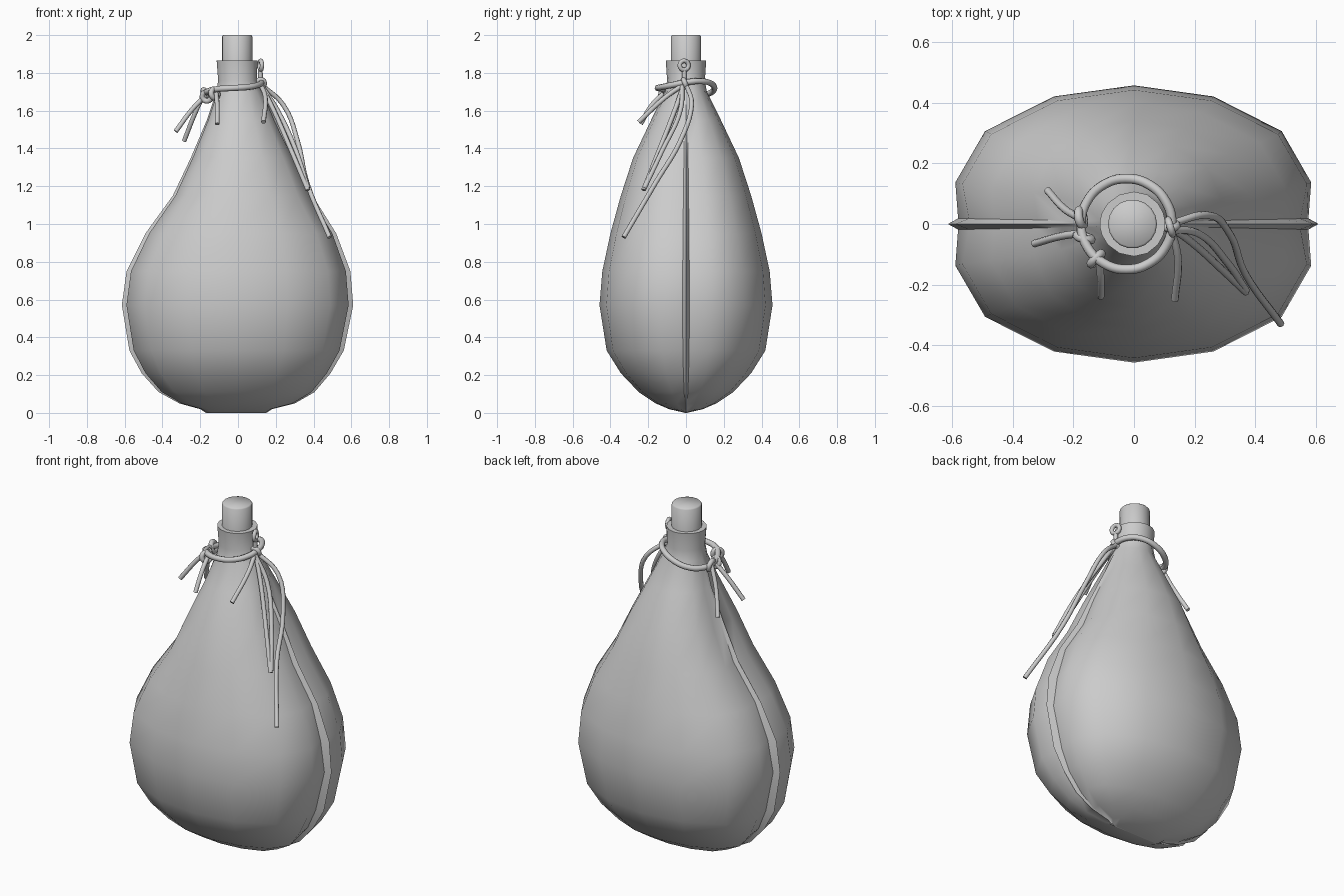
import bpy, bmesh, math
from mathutils import Vector

cube = bpy.data.objects.get("Cube")
if cube:
    bpy.data.objects.remove(cube, do_unlink=True)

grey = bpy.data.materials.new("plain grey")
grey.use_nodes = True
grey.diffuse_color = (0.6, 0.6, 0.6, 1)
grey.node_tree.nodes["Principled BSDF"].inputs["Base Color"].default_value = (0.6, 0.6, 0.6, 1)


def finish(obj, angle):
    """Give the object its colour and smooth shading with sharp edges."""
    obj.data.materials.clear()
    obj.data.materials.append(grey)
    bpy.ops.object.select_all(action='DESELECT')
    obj.select_set(True)
    bpy.context.view_layer.objects.active = obj
    bpy.ops.object.shade_smooth_by_angle(angle=math.radians(angle))


def loft(name, rings, angle):
    """Skin a stack of closed rings and cap both ends."""
    bm = bmesh.new()
    rows = [[bm.verts.new(p) for p in ring] for ring in rings]
    n = len(rows[0])
    for low, high in zip(rows, rows[1:]):
        for i in range(n):
            j = (i + 1) % n
            bm.faces.new((low[i], low[j], high[j], high[i]))
    bm.faces.new(rows[0][::-1])
    bm.faces.new(rows[-1])
    bmesh.ops.recalc_face_normals(bm, faces=bm.faces)
    mesh = bpy.data.meshes.new(name)
    bm.to_mesh(mesh)
    bm.free()
    obj = bpy.data.objects.new(name, mesh)
    bpy.context.collection.objects.link(obj)
    finish(obj, angle)


def circle(radius, z, n=18, x=-0.005):
    steps = [2 * math.pi * i / n for i in range(n)]
    return [(x + radius * math.cos(a), radius * math.sin(a), z) for a in steps]


def cord(name, points, radius, closed=False):
    """Round cord through the given points."""
    curve = bpy.data.curves.new(name, 'CURVE')
    curve.dimensions = '3D'
    curve.bevel_depth = radius
    curve.bevel_resolution = 2
    curve.resolution_u = 5
    curve.use_fill_caps = True
    spline = curve.splines.new('BEZIER')
    spline.bezier_points.add(len(points) - 1)
    for bez, p in zip(spline.bezier_points, points):
        bez.co = p
        bez.handle_left_type = bez.handle_right_type = 'AUTO'
    spline.use_cyclic_u = closed
    obj = bpy.data.objects.new(name, curve)
    bpy.context.collection.objects.link(obj)
    bpy.ops.object.select_all(action='DESELECT')
    obj.select_set(True)
    bpy.context.view_layer.objects.active = obj
    bpy.ops.object.convert(target='MESH')
    finish(bpy.context.view_layer.objects.active, 50)


# Bag: height, reach to -x, reach to +x, half depth
LEVELS = [
    (0, .17, .15, .004), (.02, .2, .18, .09), (.05, .31, .3, .16),
    (.11, .42, .405, .25), (.21, .51, .49, .345), (.33, .575, .56, .42),
    (.57, .615, .61, .458), (.75, .59, .595, .443), (.95, .49, .52, .4),
    (1.15, .345, .395, .345), (1.35, .25, .3, .28), (1.55, .165, .2, .185),
    (1.7, .115, .13, .11), (1.76, .105, .1, .1), (1.865, .113, .103, .107)]
# Quarter section from the seam tip, through the pinched valley, to the middle
QUARTER = [(1, 0), (.945, .04), (.96, .3), (.8, .67), (.43, .92), (0, 1)]
ANGLES = [0, 6, 20, 40, 65, 90]


def bag_ring(level, index):
    z, left, right, depth = level
    roundness = min(1, max(0, (z - 1.5) / .2))
    quarter = []
    for k, ((px, py), deg) in enumerate(zip(QUARTER, ANGLES)):
        if k == 1:
            px -= .02 * (index % 2)      # puckers along the seam
        a = math.radians(deg)
        quarter.append(Vector((px, py)).lerp(Vector((math.cos(a), math.sin(a))), roundness))
    half = [(right * p.x, depth * p.y) for p in quarter]
    half += [(-left * p.x, depth * p.y) for p in quarter[-2::-1]]
    full = half + [(x, -y) for x, y in half[-2:0:-1]]
    return [(x, y, z) for x, y in full]


loft("bag", [bag_ring(level, i) for i, level in enumerate(LEVELS)], 50)
loft("stopper", [circle(.081, 1.8), circle(.081, 1.993), circle(.075, 2)], 50)

# Cord looped round the neck, sloping down to the knot on the -x side
loop = []
for i in range(12):
    a = 2 * math.pi * i / 12
    x = -.025 + .15 * math.cos(a)
    loop.append((x, .15 * math.sin(a), 1.72 + .03 * math.cos(a) + .012 * math.sin(2 * a)))
cord("neck_cord", loop, .016, True)


def ring_knot(name, center, radius, thick, axis):
    """Small turn of cord around an axis."""
    turn = Vector((0, 0, 1)).rotation_difference(Vector(axis))
    pts = []
    for i in range(8):
        a = math.pi * i / 4
        pts.append(Vector(center) + turn @ Vector((radius * math.cos(a), radius * math.sin(a), 0)))
    cord(name, pts, thick, True)


ring_knot("eyelet", (.12, -.01, 1.84), .024, .012, (1, .3, 0))
ring_knot("left_knot", (.12, -.005, 1.745), .02, .014, (0, 1, .4))
ring_knot("right_knot_outer", (-.175, .02, 1.685), .026, .015, (1, .2, .3))
ring_knot("right_knot_middle", (-.165, -.045, 1.675), .024, .015, (.3, 1, .2))
ring_knot("right_knot_front", (-.125, -.115, 1.69), .024, .015, (1, -1, .2))

# Loose ends of the cord
ENDS = {
    "eyelet_cord": [(.118, -.01, 1.82), (.12, -.008, 1.74)],
    "right_end_outer": [(-.17, -.03, 1.68), (-.24, -.04, 1.61), (-.33, -.065, 1.49)],
    "right_end_back": [(-.18, .02, 1.69), (-.23, .05, 1.58), (-.285, .11, 1.44)],
    "right_end_front": [(-.115, -.12, 1.69), (-.11, -.18, 1.63), (-.11, -.24, 1.53)],
    "left_end_short": [(.12, -.01, 1.74), (.145, -.11, 1.67), (.135, -.25, 1.54)],
    "left_end_middle": [(.12, -.01, 1.74), (.19, -.06, 1.6), (.29, -.15, 1.37), (.37, -.225, 1.18)],
    "left_end_long": [(.12, 0, 1.74), (.24, .03, 1.63), (.315, -.03, 1.44),
                      (.365, -.16, 1.22), (.485, -.33, .93)],
    "left_end_inner": [(.12, -.02, 1.74), (.21, -.03, 1.6), (.31, -.13, 1.38), (.37, -.22, 1.19)]}
for name, points in ENDS.items():
    cord(name, points, .0125)
